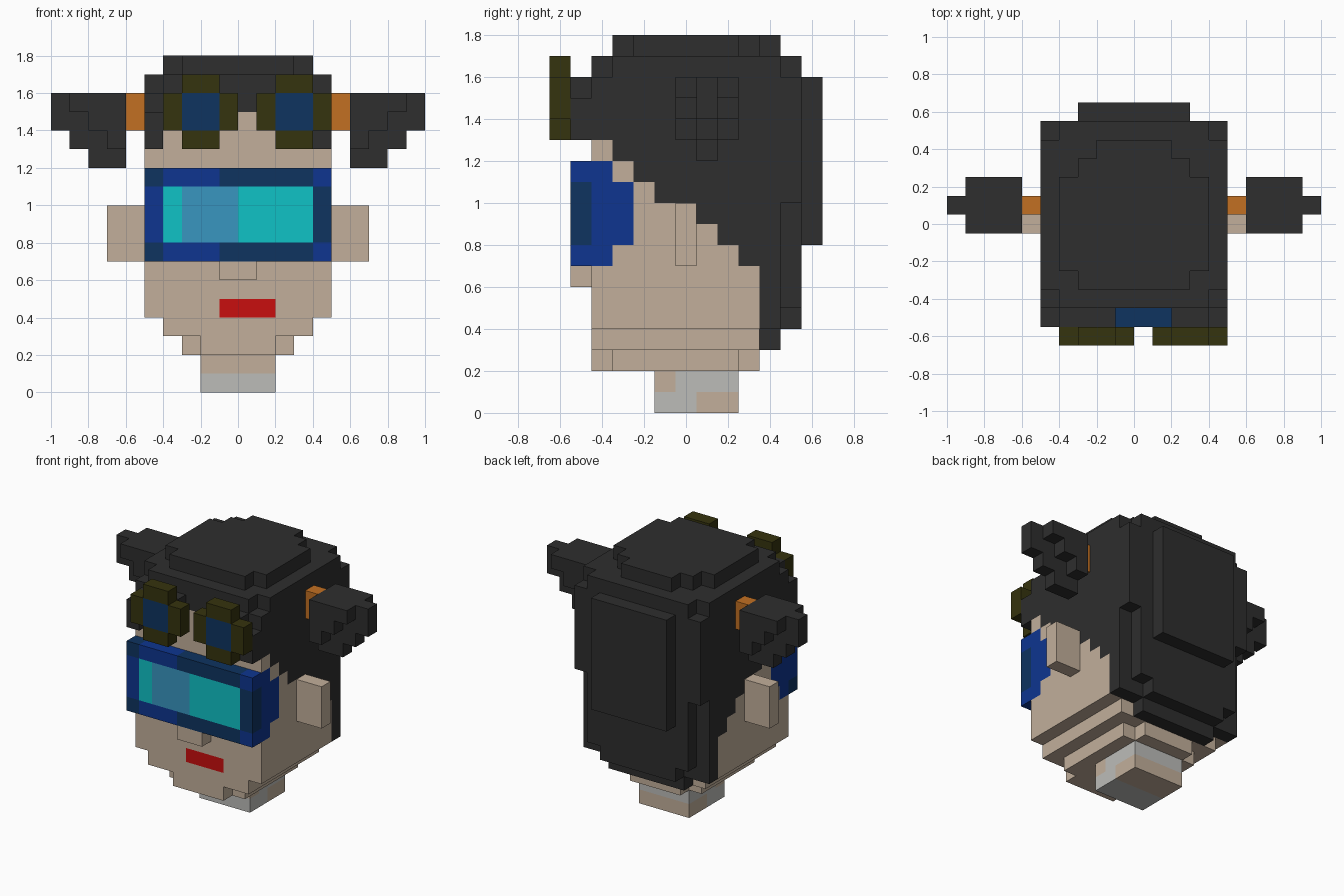
import bpy
import bmesh
from mathutils import Vector
from math import radians

start_cube = bpy.data.objects.get("Cube")
if start_cube:
    bpy.data.objects.remove(start_cube)

UNIT = 0.1                          # edge of one block
ORIGIN = Vector((0, -0.65, 0))      # front of the first row of blocks

# Colours, given as display hex and converted to linear
PALETTE = {
    "charcoal hair": "2e2e2e",
    "beige skin": "c2af9b",
    "light grey": "bcbcb9",
    "strong blue": "0e3590",
    "navy blue": "0e3360",
    "bright cyan": "10c2c6",
    "pale blue": "3896c0",
    "lip red": "c80e0e",
    "hair tie orange": "c27022",
    "dark olive": "35330e",
}


def linear(pair):
    value = int(pair, 16) / 255
    return value / 12.92 if value < 0.04 else ((value + 0.055) / 1.055) ** 2.4


def make_material(name, code):
    colour = [linear(code[i:i + 2]) for i in (0, 2, 4)] + [1]
    material = bpy.data.materials.new(name)
    material.use_nodes = True
    material.diffuse_color = colour
    shader = material.node_tree.nodes["Principled BSDF"]
    shader.inputs["Base Color"].default_value = colour
    shader.inputs["Roughness"].default_value = 0.9
    return material


materials = {name: make_material(name, code) for name, code in PALETTE.items()}
HAIR, SKIN, GREY, BLUE, NAVY, CYAN, PALE, RED, ORANGE, OLIVE = PALETTE
blocks = {}


def fill(part, colour, x, y, z):
    """Fill a range of blocks; later fills replace earlier ones."""
    for i in range(*x):
        for j in range(*y):
            for k in range(*z):
                blocks[i, j, k] = (part, colour)


def centred(part, colour, half, y, z):
    fill(part, colour, x=(-half, half), y=y, z=z)


def both_sides(part, colour, x, y, z):
    fill("left_" + part, colour, x, y, z)
    fill("right_" + part, colour, (-x[1], -x[0]), y, z)


# Neck: two tones front to back
centred("neck", GREY, half=2, y=(5, 9), z=(0, 2))
centred("neck", SKIN, half=2, y=(5, 6), z=(1, 2))
centred("neck", SKIN, half=2, y=(7, 9), z=(0, 1))

# Head with stepped chin, nose, mouth and ears
centred("head", SKIN, half=5, y=(2, 10), z=(4, 13))
centred("head", SKIN, half=4, y=(2, 10), z=(3, 4))
centred("head", SKIN, half=3, y=(3, 9), z=(2, 3))
centred("head", SKIN, half=2, y=(2, 10), z=(2, 3))
centred("nose", SKIN, half=1, y=(1, 2), z=(6, 7))
fill("mouth", RED, x=(-1, 2), y=(2, 3), z=(4, 5))
both_sides("ear", SKIN, x=(5, 7), y=(6, 7), z=(7, 10))

# Hair sweeping down in steps from forehead to nape
HAIRLINE = {12: 3, 11: 4, 10: 5, 9: 7, 8: 8, 7: 9}
for level in range(4, 16):
    front = HAIRLINE.get(level, 3 if level > 12 else 10)
    back = 12 if level >= 10 else 11
    centred("hair", HAIR, half=5, y=(front, back), z=(level, level + 1))
centred("hair", HAIR, half=5, y=(2, 3), z=(15, 16))

# Rounded crown
centred("hair", HAIR, half=5, y=(3, 11), z=(16, 17))
centred("hair", HAIR, half=4, y=(2, 12), z=(16, 17))
centred("hair", HAIR, half=4, y=(4, 9), z=(17, 18))
centred("hair", HAIR, half=3, y=(3, 10), z=(17, 18))
centred("hair", HAIR, half=2, y=(3, 11), z=(17, 18))

# Back of the hair, narrowing to the nape
centred("hair", HAIR, half=3, y=(12, 13), z=(8, 16))
centred("hair", HAIR, half=4, y=(11, 12), z=(5, 10))
centred("hair", HAIR, half=3, y=(11, 12), z=(4, 5))
centred("hair", HAIR, half=3, y=(10, 11), z=(3, 4))

# Forehead and the fringe around it
centred("head", SKIN, half=4, y=(2, 3), z=(13, 15))
for side in (-5, 4):
    fill("fringe", HAIR, x=(side, side + 1), y=(1, 3), z=(13, 15))
for inner in ((-4, -1), (2, 4)):
    fill("fringe", HAIR, x=inner, y=(1, 2), z=(14, 16))

# Pigtails: a long middle slice between two shorter ones
both_sides("hair_tie", ORANGE, x=(5, 6), y=(7, 8), z=(14, 16))
for level, reach in enumerate((8, 9, 10, 10)):
    z = (12 + level, 13 + level)
    both_sides("pigtail", HAIR, x=(6, reach), y=(7, 8), z=z)
    if level:
        for row in (6, 8):
            both_sides("pigtail", HAIR, x=(6, 6 + level), y=(row, row + 1), z=z)

# Visor wrapped round the face
centred("visor", BLUE, half=5, y=(1, 3), z=(7, 12))
centred("visor", BLUE, half=5, y=(3, 4), z=(8, 11))
for rim in (7, 11):
    for span in ((-5, -4), (-1, 4)):
        fill("visor", NAVY, x=span, y=(1, 2), z=(rim, rim + 1))
fill("visor", NAVY, x=(4, 5), y=(1, 2), z=(8, 11))
centred("visor_lens", CYAN, half=4, y=(1, 2), z=(8, 11))
fill("visor_lens", PALE, x=(-3, 0), y=(1, 2), z=(8, 11))

# Goggles pushed up on the forehead
for name, middle in (("right_goggle", -2), ("left_goggle", 3)):
    wide, narrow = (middle - 2, middle + 2), (middle - 1, middle + 1)
    fill(name, OLIVE, x=wide, y=(0, 1), z=(14, 16))
    fill(name, OLIVE, x=narrow, y=(0, 1), z=(13, 17))
    fill(name, NAVY, x=narrow, y=(0, 1), z=(14, 16))


def build(part):
    """Make one object from the exposed block faces of a part."""
    bm = bmesh.new()
    used = []
    for cell, (owner, colour) in blocks.items():
        if owner != part:
            continue
        if colour not in used:
            used.append(colour)
        centre = Vector(cell) + Vector((0.5, 0.5, 0.5))
        for axis in range(3):
            for sign in (-1, 1):
                normal = Vector((0, 0, 0))
                normal[axis] = sign
                if tuple(int(c + n) for c, n in zip(cell, normal)) in blocks:
                    continue
                u = Vector((0, 0, 0))
                u[(axis + 1) % 3] = 1
                v = normal.cross(u)
                corners = [u + v, v - u, -u - v, u - v]
                face = bm.faces.new([
                    bm.verts.new((centre + (normal + c) / 2) * UNIT + ORIGIN)
                    for c in corners])
                face.material_index = used.index(colour)
    # Weld the blocks and merge flat areas of one colour
    bmesh.ops.remove_doubles(bm, verts=bm.verts[:], dist=UNIT / 100)
    bmesh.ops.dissolve_limit(bm, angle_limit=radians(1), verts=bm.verts[:],
                             edges=bm.edges[:], delimit={"MATERIAL"})
    mesh = bpy.data.meshes.new(part)
    bm.to_mesh(mesh)
    bm.free()
    for colour in used:
        mesh.materials.append(materials[colour])
    bpy.context.collection.objects.link(bpy.data.objects.new(part, mesh))


for part in sorted({owner for owner, colour in blocks.values()}):
    build(part)
